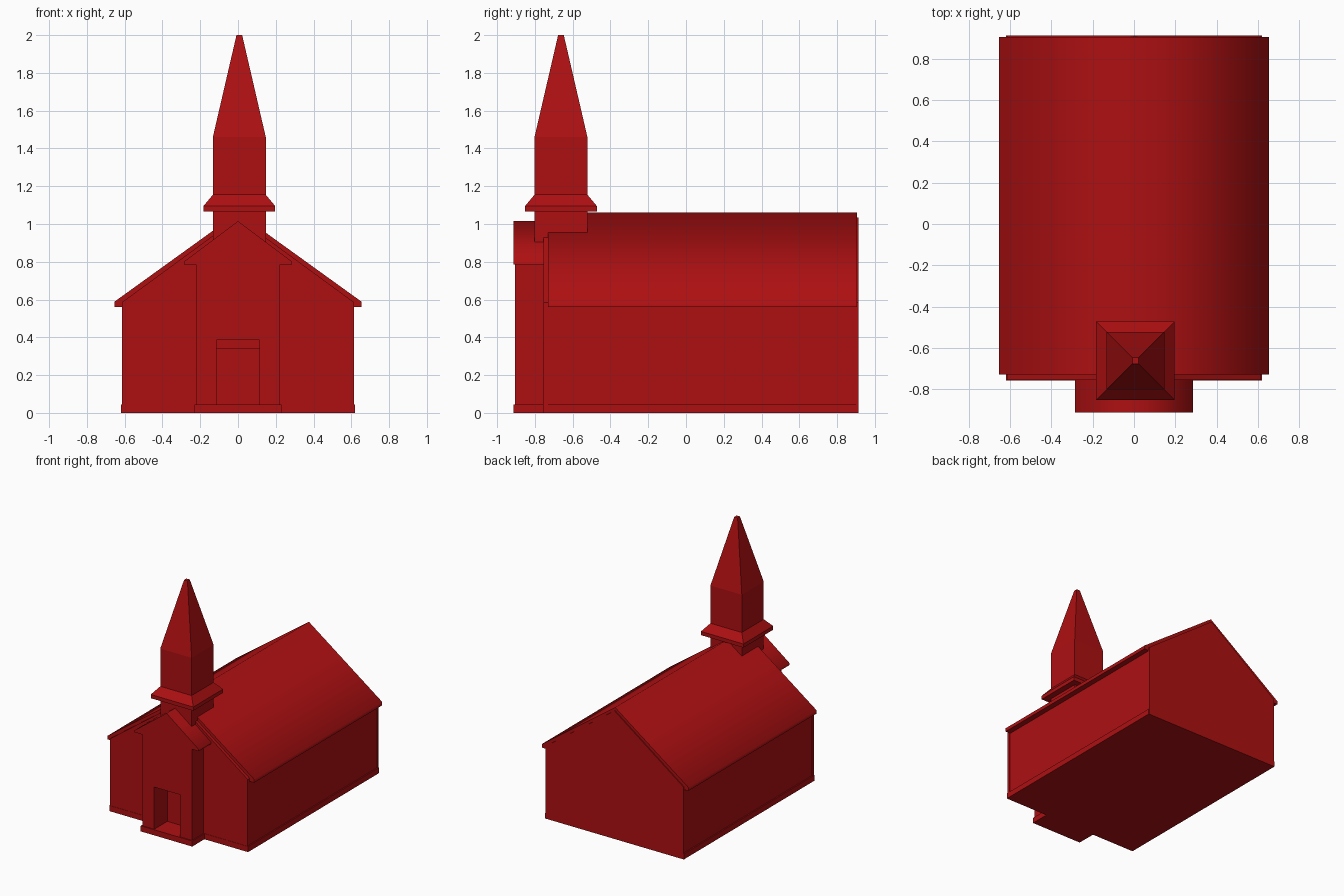
import bpy, bmesh, math

cube = bpy.data.objects.get("Cube")
if cube:
    bpy.data.objects.remove(cube, do_unlink=True)

red = bpy.data.materials.new("barn_red")
red.use_nodes = True
RED = (0.42, 0.005, 0.006, 1)
red.diffuse_color = RED
red.node_tree.nodes["Principled BSDF"].inputs["Base Color"].default_value = RED


def finish(name, bm, smooth=False):
    bmesh.ops.recalc_face_normals(bm, faces=bm.faces[:])
    mesh = bpy.data.meshes.new(name)
    bm.to_mesh(mesh)
    bm.free()
    mesh.materials.append(red)
    ob = bpy.data.objects.new(name, mesh)
    bpy.context.collection.objects.link(ob)
    if smooth:
        bpy.ops.object.select_all(action='DESELECT')
        ob.select_set(True)
        bpy.context.view_layer.objects.active = ob
        bpy.ops.object.shade_smooth_by_angle(angle=math.radians(75))
    return ob


def extrude_half(name, half, y0, y1, smooth=False):
    """Mirror a half outline (x, z) across x = 0 and extrude it along y."""
    outline = half + [(-x, z) for x, z in reversed(half) if x > 0]
    bm = bmesh.new()
    face = bm.faces.new([bm.verts.new((x, y0, z)) for x, z in outline])
    out = bmesh.ops.extrude_face_region(bm, geom=[face])
    moved = [v for v in out["geom"] if isinstance(v, bmesh.types.BMVert)]
    bmesh.ops.translate(bm, verts=moved, vec=(0, y1 - y0, 0))
    return finish(name, bm, smooth)


def box(name, w, y0, y1, z0, z1):
    return extrude_half(name, [(w, z0), (w, z1)], y0, y1)


def gable(w, eave, apex, doorway=False):
    """Half outline of a gabled wall, optionally notched for the doorway."""
    start = [(DOOR_W, DOOR_TOP), (DOOR_W, 0)] if doorway else []
    return start + [(w, 0), (w, eave), (0, apex)]


DOOR_W, DOOR_TOP = 0.115, 0.385
BASE = 0.045

# Main hall: side walls and the two gable ends
extrude_half("hall", gable(0.61, 0.59, 1.03), -0.73, 0.905)
extrude_half("front_wall", gable(0.615, 0.585, 1.035, True), -0.755, -0.73)
extrude_half("back_wall", gable(0.615, 0.585, 1.035), 0.9, 0.913)
box("hall_plinth", 0.62, -0.757, 0.912, 0, BASE)

# Main roof with a small overhang
extrude_half("main_roof", [(0.655, 0.56), (0.655, 0.588), (0, 1.06), (0, 1.0)][:3]
             + [], -0.73, 0.905, True)

# Entrance porch with a deep doorway
extrude_half("porch", gable(0.222, 0.8, 0.95, True), -0.905, -0.75)
box("porch_plinth", 0.23, -0.913, -0.74, 0, BASE)
extrude_half("porch_roof", [(0.287, 0.785), (0.287, 0.8), (0, 1.015)], -0.912, -0.735, True)
box("door", DOOR_W, -0.738, -0.729, BASE, 0.34)

# Steeple: square tower, flared ledge and tapering spire
bm = bmesh.new()
SIDE = 0.14
rings = [(SIDE, 0.8), (SIDE, 1.065), (0.19, 1.065), (0.19, 1.095),
         (SIDE, 1.155), (SIDE, 1.46), (0.015, 2.0)]
loops = [[bm.verts.new((0.007 + sx * r, -0.662 + sy * r, z))
          for sx, sy in ((-1, -1), (1, -1), (1, 1), (-1, 1))] for r, z in rings]
for low, high in zip(loops, loops[1:]):
    for i in range(4):
        j = (i + 1) % 4
        bm.faces.new((low[i], low[j], high[j], high[i]))
bm.faces.new(loops[0])
bm.faces.new(loops[-1])
finish("steeple", bm)
